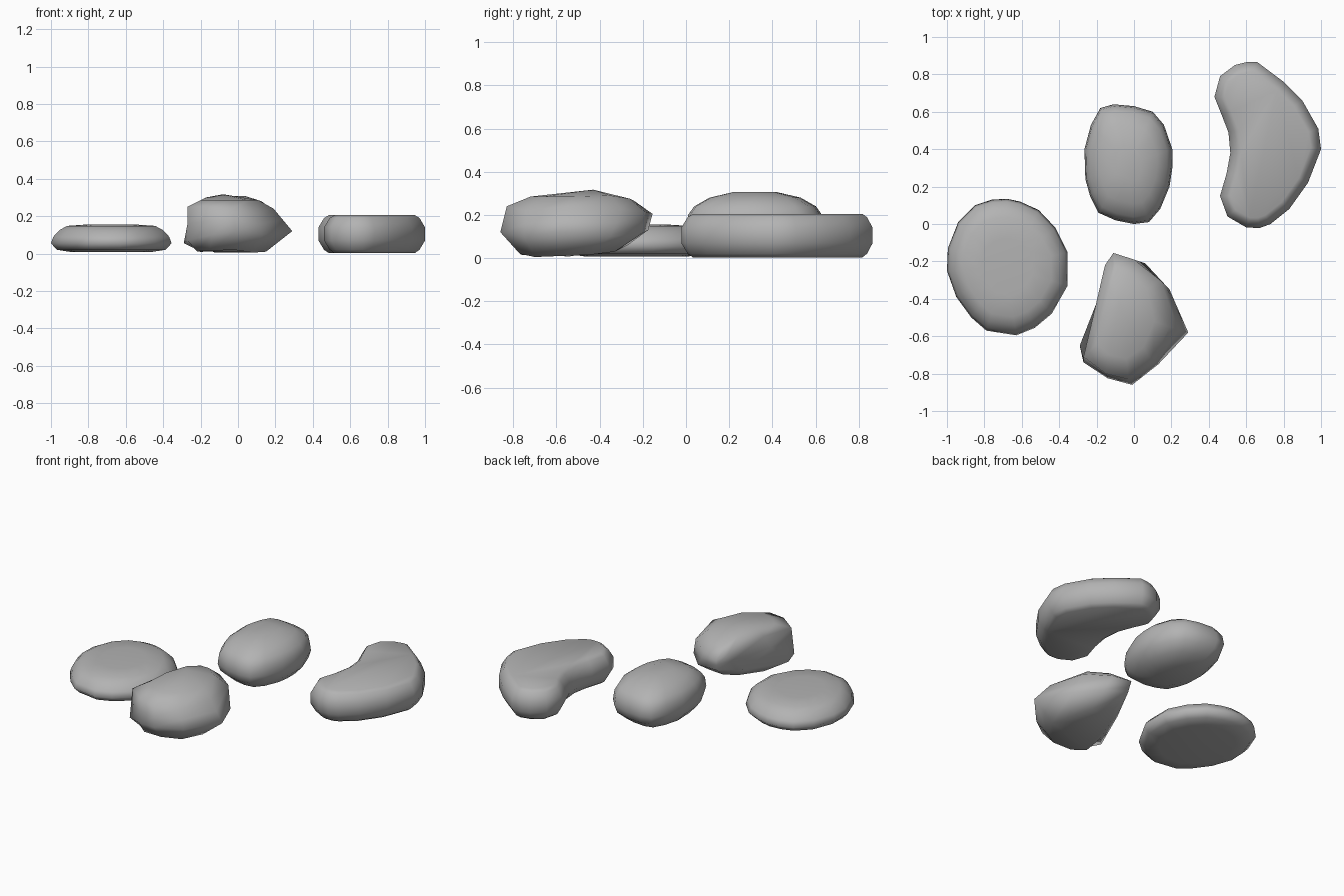
import bpy
from mathutils import Vector

# dark grey stone
stone = bpy.data.materials.new("stone_grey")
stone.diffuse_color = (.45, .45, .45, 1)


def loft(name, rings, apex=None):
    """Skin a stack of equal-length rings, cap the ends, shade smooth."""
    n = len(rings[0])
    verts = [tuple(p) for r in rings for p in r]
    faces = [(k * n + i, k * n + (i + 1) % n, (k + 1) * n + (i + 1) % n, (k + 1) * n + i)
             for k in range(len(rings) - 1) for i in range(n)]
    faces.append(tuple(reversed(range(n))))
    top = (len(rings) - 1) * n
    if apex:
        verts.append(apex)
        faces += [(top + i, top + (i + 1) % n, len(verts) - 1) for i in range(n)]
    else:
        faces.append(tuple(range(top, top + n)))
    me = bpy.data.meshes.new(name)
    me.from_pydata(verts, [], faces)
    me.shade_smooth()
    me.materials.append(stone)
    ob = bpy.data.objects.new(name, me)
    bpy.context.collection.objects.link(ob)
    return ob


def pebble(name, outline, centre, levels, apex=None):
    """Counter-clockwise outline; levels are (z, inset along normal, scale)."""
    c = Vector(centre)
    pts = [Vector(p) for p in outline]
    n = len(pts)
    rings = []
    for z, inset, k in levels:
        ring = []
        for i, p in enumerate(pts):
            t = (pts[(i + 1) % n] - pts[i - 1]).normalized()
            q = c + (p + Vector((-t.y, t.x)) * inset - c) * k
            ring.append((q.x, q.y, z))
        rings.append(ring)
    return loft(name, rings, apex)


# flat round stone
pebble("flat_stone",
       [(-.68, .135), (-.76, .13), (-.85, .1), (-.94, .01), (-.995, -.13), (-1, -.25),
        (-.95, -.39), (-.87, -.5), (-.79, -.57), (-.63, -.595), (-.53, -.555), (-.44, -.48),
        (-.355, -.33), (-.355, -.15), (-.42, -.02), (-.51, .075), (-.61, .12)],
       (-.68, -.23),
       [(.008, 0, .66), (.02, 0, .9), (.055, 0, 1), (.09, 0, .96), (.125, 0, .86), (.148, 0, .73), (.155, 0, .42)])

# domed stone at the back
pebble("domed_stone",
       [(-.11, .64), (-.18, .62), (-.23, .53), (-.265, .4), (-.26, .24), (-.235, .15),
        (-.19, .06), (-.1, .02), (0, 0), (.08, .01), (.14, .08), (.19, .2), (.205, .3),
        (.205, .4), (.16, .53), (.1, .6), (0, .63)],
       (-.03, .32),
       [(.005, 0, .4), (.04, 0, .75), (.09, 0, .94), (.14, 0, 1), (.2, 0, .97),
        (.24, 0, .88), (.28, 0, .66), (.307, 0, .3)])

# bean shaped stone
pebble("bean_stone",
       [(.6, .865), (.54, .85), (.46, .79), (.43, .68), (.47, .58), (.505, .49), (.515, .38),
        (.495, .27), (.46, .15), (.5, .04), (.6, -.018), (.67, -.022), (.73, 0), (.83, .08),
        (.93, .22), (1, .4), (.985, .51), (.9, .66), (.8, .76), (.66, .865)],
       (.72, .42),
       [(.003, .055, 1), (.02, .03, 1), (.07, 0, 1), (.14, 0, 1), (.19, .03, 1), (.205, .055, 1)])

# angular stone at the front, rings run clockwise from the back tip
base = [(-.08, -.27, .06), (.05, -.33, .03), (.12, -.45, .015), (.15, -.58, .01), (.08, -.7, .005),
        (-.02, -.77, .02), (-.15, -.76, .015), (-.22, -.7, .012), (-.19, -.54, .008), (-.13, -.36, .035)]
belly = [(-.1, -.175, .13), (.06, -.21, .11), (.19, -.35, .1), (.29, -.58, .12), (.13, -.75, .1),
         (-.01, -.86, .12), (-.14, -.825, .1), (-.27, -.74, .07), (-.29, -.65, .055), (-.18, -.37, .08)]
rim = [(-.11, -.155, .205), (0, -.19, .215), (.14, -.3, .225), (.19, -.55, .24), (.1, -.74, .22),
       (-.03, -.83, .24), (-.15, -.8, .25), (-.27, -.71, .25), (-.22, -.5, .26), (-.155, -.22, .235)]
crown = [(-.1, -.24, .265), (-.03, -.26, .275), (.07, -.35, .29), (.11, -.52, .285), (.05, -.66, .285),
         (-.04, -.72, .285), (-.13, -.7, .285), (-.2, -.64, .285), (-.17, -.5, .3), (-.13, -.35, .295)]
# groove under the left rim
waist = [(Vector(a) + Vector(b)) / 2 for a, b in zip(belly, rim)]
for i, d in ((8, .04), (9, .035)):
    waist[i].x += d
loft("angular_stone", [list(reversed(r)) for r in (base, belly, waist, rim, crown)], (-.08, -.43, .317))
